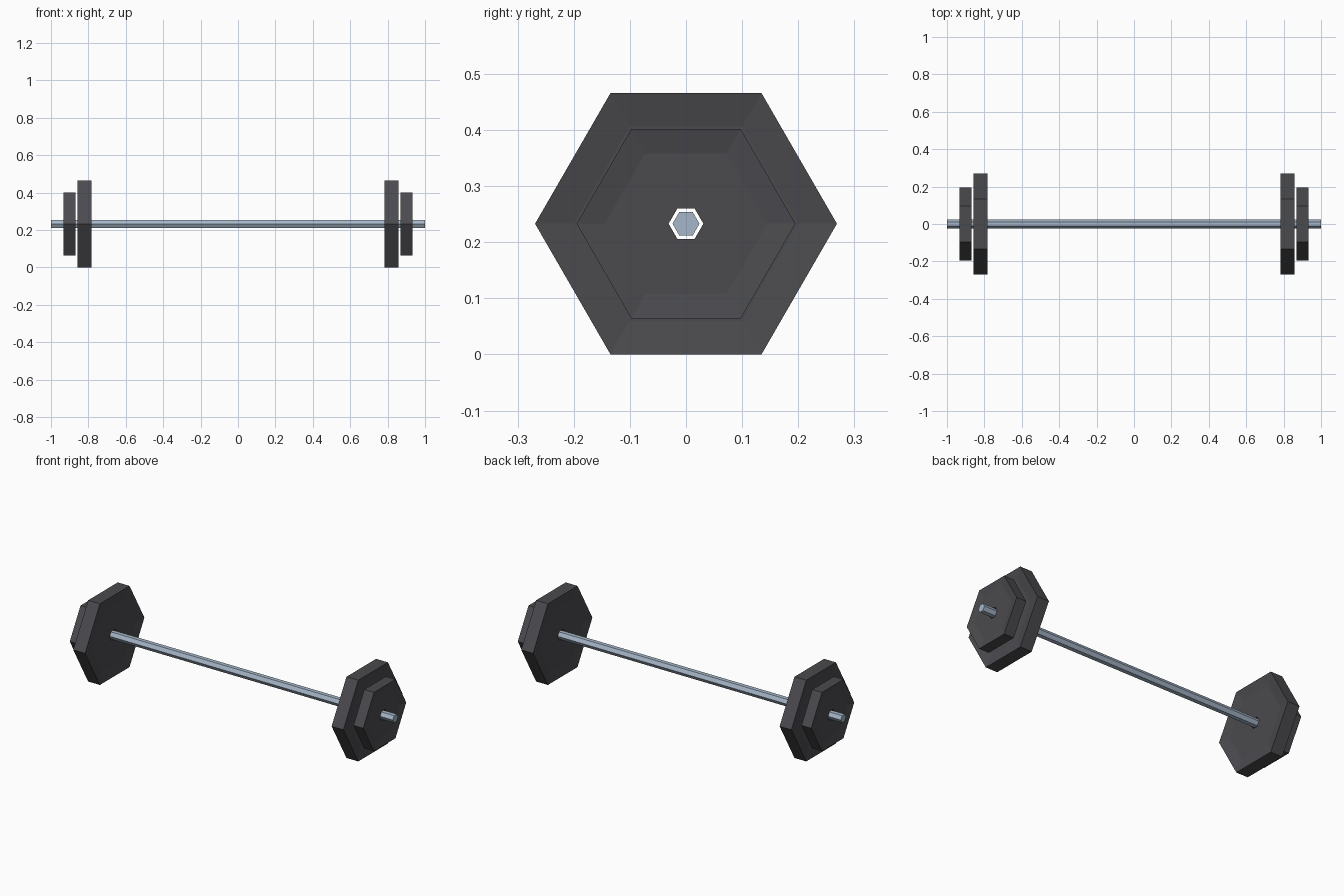
import bpy, bmesh, math

if "Cube" in bpy.data.objects:
    bpy.data.objects.remove(bpy.data.objects["Cube"])

AXIS_Z = 0.233   # height of the bar axis
SIDES = 6


def material(name, rgb):
    m = bpy.data.materials.new(name)
    m.diffuse_color = (*rgb, 1.0)
    m.use_nodes = True
    m.node_tree.nodes["Principled BSDF"].inputs["Base Color"].default_value = m.diffuse_color
    return m


iron = material("dark_iron", (0.070, 0.069, 0.077))
steel = material("pale_steel", (0.38, 0.47, 0.58))


def hex_ring(bm, x, r):
    # hexagon around the x axis, corners pointing to +-y
    return [bm.verts.new((x, r * math.cos(a), AXIS_Z + r * math.sin(a)))
            for a in (2 * math.pi * i / SIDES for i in range(SIDES))]


def lathe(name, profile, mat, closed):
    # sweep (x, radius) points around the bar axis in six flat steps
    bm = bmesh.new()
    rings = [hex_ring(bm, x, r) for x, r in profile]
    pairs = list(zip(rings, rings[1:]))
    if closed:
        pairs.append((rings[-1], rings[0]))
    else:
        bm.faces.new(rings[0])
        bm.faces.new(rings[-1])
    for a, b in pairs:
        for i in range(SIDES):
            j = (i + 1) % SIDES
            bm.faces.new((a[i], a[j], b[j], b[i]))
    bmesh.ops.recalc_face_normals(bm, faces=bm.faces)
    me = bpy.data.meshes.new(name)
    bm.to_mesh(me)
    bm.free()
    me.materials.append(mat)
    ob = bpy.data.objects.new(name, me)
    bpy.context.collection.objects.link(ob)


def plate(name, x0, x1, radius, inner, dish):
    # weight disc with shallow dished faces and a centre hole
    hole = 0.031
    lathe(name, [(x0, radius), (x1, radius), (x1 - dish, inner),
                 (x1 - dish, hole), (x0 + dish, hole), (x0 + dish, inner)],
          iron, True)


# bar
lathe("bar", [(-1.0, 0.024), (1.0, 0.024)], steel, False)

# weights on both ends
for side, s in (("left", -1), ("right", 1)):
    for label, a, b, r, inner, dish in (
            ("large", 0.783, 0.858, 0.269, 0.200, 0.011),
            ("small", 0.870, 0.932, 0.195, 0.145, 0.009)):
        x0, x1 = sorted((s * a, s * b))
        plate(f"{label}_plate_{side}", x0, x1, r, inner, dish)
